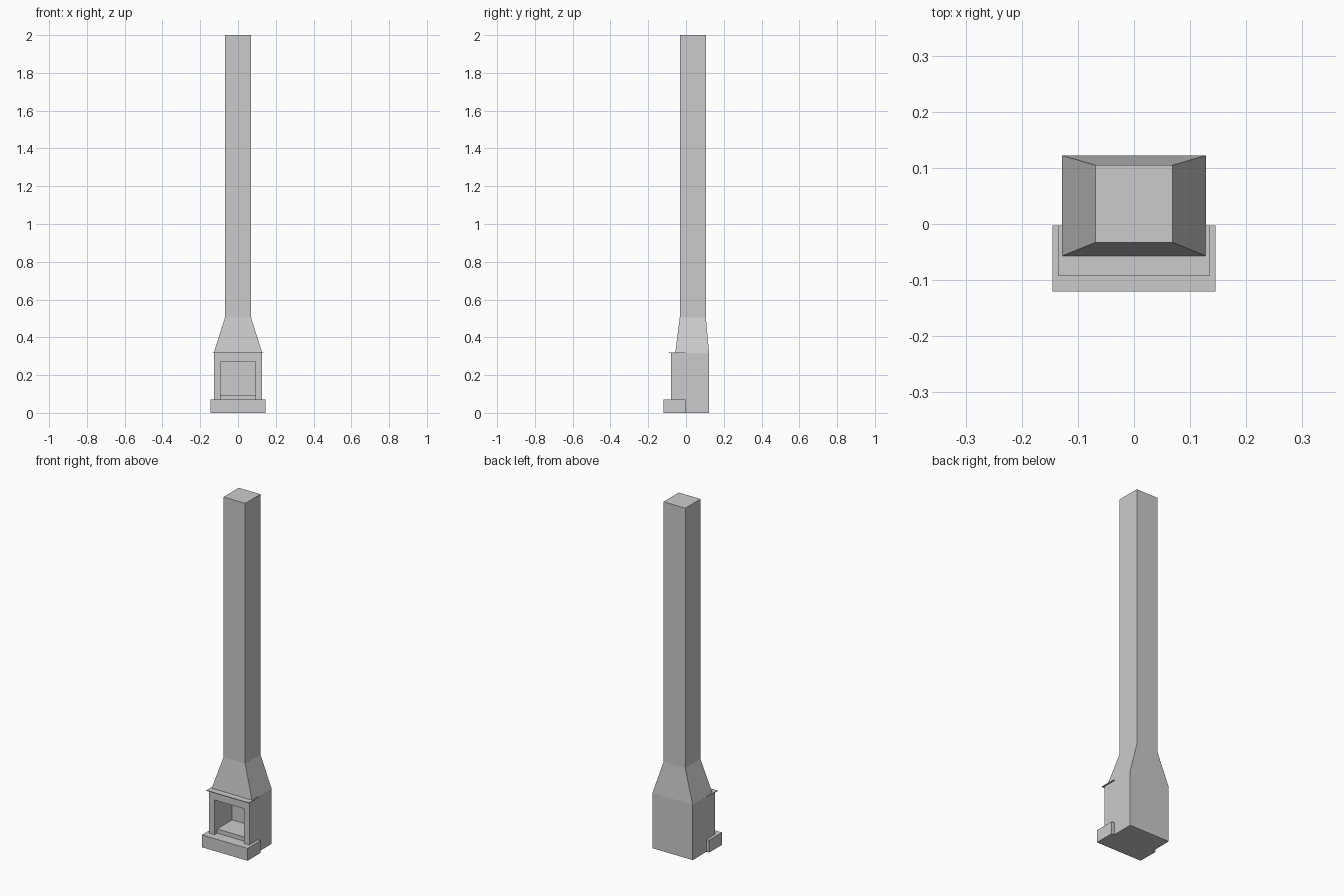
import bpy
import bmesh

if "Cube" in bpy.data.objects:
    bpy.data.objects.remove(bpy.data.objects["Cube"])

stone = bpy.data.materials.new("grey_stone")
stone.diffuse_color = (0.6, 0.6, 0.6, 1)
stone.use_nodes = True
stone.node_tree.nodes["Principled BSDF"].inputs["Base Color"].default_value = stone.diffuse_color


def loft(name, rings):
    """Closed solid through rectangles (half width, y front, y back, z)."""
    bm = bmesh.new()
    loops = []
    for w, y0, y1, z in rings:
        loops.append([bm.verts.new(p) for p in
                      ((-w, y0, z), (w, y0, z), (w, y1, z), (-w, y1, z))])
    for a, b in zip(loops, loops[1:]):
        for i in range(4):
            j = (i + 1) % 4
            bm.faces.new((a[i], a[j], b[j], b[i]))
    bm.faces.new(loops[0][::-1])
    bm.faces.new(loops[-1])
    return finish(name, bm)


def finish(name, bm):
    bmesh.ops.recalc_face_normals(bm, faces=bm.faces[:])
    mesh = bpy.data.meshes.new(name)
    bm.to_mesh(mesh)
    bm.free()
    mesh.materials.append(stone)
    obj = bpy.data.objects.new(name, mesh)
    bpy.context.collection.objects.link(obj)
    return obj


def block(name, w, y0, y1, z0, z1):
    return loft(name, [(w, y0, y1, z0), (w, y0, y1, z1)])


# Firebox body, tapering hood and tall flue in one piece
body = loft("chimney_body", [(0.128, -0.057, 0.122, 0.0),
                             (0.128, -0.057, 0.122, 0.318),
                             (0.069, -0.033, 0.105, 0.505),
                             (0.069, -0.033, 0.105, 2.0)])

# Hollow firebox behind the opening
cutter = block("firebox_cutter", 0.093, -0.1, 0.08, 0.095, 0.27)
cutter.hide_render = True
cut = body.modifiers.new("firebox", 'BOOLEAN')
cut.operation = 'DIFFERENCE'
cut.solver = 'EXACT'
cut.object = cutter

# Surround: arch-shaped front profile extruded to the body
outline = [(-0.128, 0.07), (-0.128, 0.316), (0.128, 0.316), (0.128, 0.07),
           (0.093, 0.07), (0.093, 0.27), (-0.093, 0.27), (-0.093, 0.07)]
bm = bmesh.new()
front = bm.faces.new([bm.verts.new((x, -0.08, z)) for x, z in outline])
side = bmesh.ops.extrude_face_region(bm, geom=[front], use_keep_orig=True)
moved = [v for v in side["geom"] if isinstance(v, bmesh.types.BMVert)]
bmesh.ops.translate(bm, verts=moved, vec=(0, 0.023, 0))
finish("surround", bm)

# Thin mantel shelf and raised hearth, both wrapping partway along the sides
block("mantel_shelf", 0.135, -0.093, -0.003, 0.316, 0.32)
block("hearth", 0.145, -0.12, -0.003, 0.0, 0.071)
